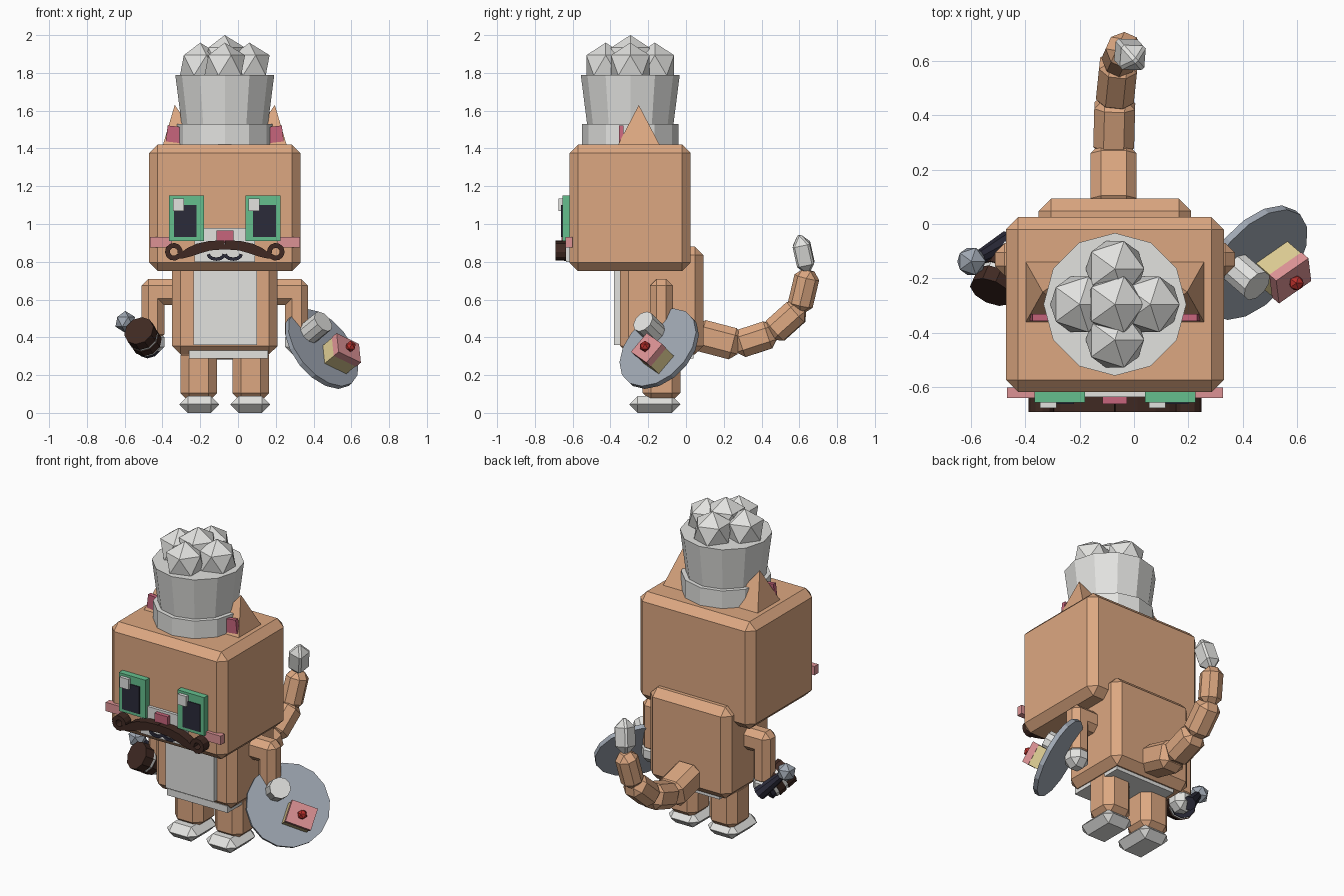
import bpy, bmesh, math
from mathutils import Vector, Matrix

if "Cube" in bpy.data.objects:
    bpy.data.objects.remove(bpy.data.objects["Cube"])

COLOURS = {
    "tan_fur": (0.72, 0.39, 0.22), "white": (0.76, 0.76, 0.74), "green": (0.13, 0.52, 0.27),
    "pink": (0.72, 0.29, 0.30), "rose": (0.57, 0.13, 0.20), "dark_brown": (0.05, 0.022, 0.016),
    "navy": (0.024, 0.024, 0.042), "plate_grey": (0.35, 0.39, 0.45),
    "sponge": (0.72, 0.60, 0.29), "red": (0.50, 0.03, 0.025)}
MATS = {}
for n, c in COLOURS.items():
    MATS[n] = bpy.data.materials.new(n)
    MATS[n].diffuse_color = (*c, 1)
CX = -0.07  # the figure's mirror plane


def finish(name, bm, mat):
    bmesh.ops.recalc_face_normals(bm, faces=bm.faces)
    me = bpy.data.meshes.new(name)
    bm.to_mesh(me)
    bm.free()
    me.materials.append(MATS[mat])
    ob = bpy.data.objects.new(name, me)
    bpy.context.collection.objects.link(ob)
    return ob


def block(name, centre, size, mat, bevel=0.0, rot=None):
    """Chamfered box, optionally turned by a 3x3 rotation."""
    bm = bmesh.new()
    bmesh.ops.create_cube(bm, size=1)
    bmesh.ops.scale(bm, vec=size, verts=bm.verts)
    if bevel:
        bmesh.ops.bevel(bm, geom=bm.edges[:], offset=bevel, segments=1,
                        affect='EDGES', profile=0.5)
    m = Matrix.Translation(centre) @ (rot.to_4x4() if rot else Matrix())
    bmesh.ops.transform(bm, matrix=m, verts=bm.verts)
    return finish(name, bm, mat)


def box(name, x, y, z, mat, bevel=0.0):
    lo, hi = Vector((x[0], y[0], z[0])), Vector((x[1], y[1], z[1]))
    return block(name, (lo + hi) / 2, hi - lo, mat, bevel)


def pair(name, x, y, z, mat, bevel=0.0):
    """Right-hand box given by x, plus its mirror across the figure."""
    box(name + "_right", x, y, z, mat, bevel)
    box(name + "_left", (2 * CX - x[1], 2 * CX - x[0]), y, z, mat, bevel)


def rod(name, a, b, r1, r2, sides, mat):
    a, b = Vector(a), Vector(b)
    bm = bmesh.new()
    bmesh.ops.create_cone(bm, cap_ends=True, segments=sides, radius1=r1, radius2=r2,
                          depth=(b - a).length)
    q = (b - a).to_track_quat('Z', 'Y').to_matrix().to_4x4()
    bmesh.ops.transform(bm, matrix=Matrix.Translation((a + b) / 2) @ q, verts=bm.verts)
    return finish(name, bm, mat)


def ball(name, c, r, mat):
    bm = bmesh.new()
    bmesh.ops.create_icosphere(bm, subdivisions=1, radius=r, matrix=Matrix.Translation(c))
    return finish(name, bm, mat)


def ribbon(name, pts, y0, y1, mat):
    """Strip in the xz plane through (x, z, half width) points, extruded along y."""
    bm = bmesh.new()
    rows = []
    for i, (x, z, w) in enumerate(pts):
        p, q = pts[max(i - 1, 0)], pts[min(i + 1, len(pts) - 1)]
        d = Vector((q[0] - p[0], q[1] - p[1])).normalized()
        rows.append([bm.verts.new((x - d.y * w * s, y, z + d.x * w * s))
                     for s, y in ((1, y0), (-1, y0), (-1, y1), (1, y1))])
    for a, b in zip(rows, rows[1:]):
        for k in range(4):
            bm.faces.new((a[k], a[(k + 1) % 4], b[(k + 1) % 4], b[k]))
    bm.faces.new(rows[0])
    bm.faces.new(rows[-1])
    return finish(name, bm, mat)


# Head, body, legs, feet
box("head", (-0.47, 0.33), (-0.617, 0.025), (0.75, 1.42), "tan_fur", 0.045)
box("body", (-0.35, 0.21), (-0.35, 0.093), (0.31, 0.88), "tan_fur", 0.045)
box("belly_patch", (-0.235, 0.10), (-0.38, -0.33), (0.36, 0.76), "white")
box("under_patch", (-0.26, 0.16), (-0.33, 0.04), (0.288, 0.33), "white")
pair("leg", (-0.03, 0.165), (-0.23, -0.03), (0.06, 0.35), "tan_fur", 0.045)
pair("foot", (-0.04, 0.17), (-0.30, -0.03), (0.0, 0.09), "white", 0.044)

# Arms and paws
pair("shoulder", (0.17, 0.33), (-0.19, -0.07), (0.57, 0.71), "tan_fur", 0.035)
pair("forearm", (0.25, 0.37), (-0.19, -0.07), (0.38, 0.71), "tan_fur", 0.035)
pair("paw", (0.25, 0.38), (-0.195, -0.065), (0.31, 0.44), "white", 0.04)

# Eyes
pair("eye_frame", (0.04, 0.225), (-0.655, -0.60), (0.91, 1.15), "green")
pair("pupil", (0.08, 0.20), (-0.661, -0.64), (0.93, 1.10), "navy")
for x, side in ((-0.345, "left"), (0.055, "right")):
    box("eye_glint_" + side, (x, x + 0.06), (-0.675, -0.64), (1.07, 1.135), "white")

# Muzzle, nose, cheeks, mouth
box("muzzle", (-0.23, 0.09), (-0.635, -0.60), (0.80, 0.98), "white")
box("nose", (-0.115, -0.025), (-0.66, -0.60), (0.90, 0.965), "rose")
pair("cheek", (0.21, 0.327), (-0.638, -0.60), (0.875, 0.93), "pink")
for s, side in ((-1, "left"), (1, "right")):
    arc = [(CX + s * 0.045 + 0.042 * math.cos(t), 0.84 + 0.026 * math.sin(t), 0.009)
           for t in [math.pi * (1 + k / 6) for k in range(7)]]
    ribbon("mouth_" + side, arc, -0.645, -0.62, "navy")

# Moustache with curled ends
half = [(0, 0.89, 0.024), (0.08, 0.885, 0.025), (0.14, 0.87, 0.027),
        (0.19, 0.85, 0.024), (0.228, 0.832, 0.015)]
for k in range(11):
    t = math.radians(225 + 33 * k)
    half.append((0.27 + 0.034 * math.cos(t), 0.853 + 0.034 * math.sin(t), 0.013))
for s, side in ((-1, "left"), (1, "right")):
    ribbon("moustache_" + side, [(CX + s * x, z, w) for x, z, w in half],
           -0.69, -0.635, "dark_brown")

# Ears: pyramids with pink insides
for s, side in ((-1, "left"), (1, "right")):
    bm = bmesh.new()
    base = [bm.verts.new((CX + s * x, y, 1.41)) for x, y in
            ((0.33, -0.365), (0.33, -0.135), (0.11, -0.135), (0.11, -0.365))]
    tip = bm.verts.new((CX + s * 0.265, -0.25, 1.63))
    bm.faces.new(base)
    for k in range(4):
        bm.faces.new((base[k], base[(k + 1) % 4], tip))
    finish("ear_" + side, bm, "tan_fur")
    block("inner_ear_" + side, (CX + s * 0.27, -0.343, 1.475), (0.075, 0.025, 0.085), "rose",
          rot=Matrix.Rotation(s * -0.12, 3, 'Y'))

# Chef hat: band, crown and five puffs
HY = -0.295
rod("hat_band", (CX, HY, 1.40), (CX, HY, 1.53), 0.255, 0.255, 12, "white")
rod("hat_crown", (CX, HY, 1.50), (CX, HY, 1.79), 0.225, 0.262, 12, "white")
ball("hat_puff_centre", (CX, HY, 1.88), 0.12, "white")
for k in range(4):
    t = k * math.pi / 2
    ball(f"hat_puff_{k}", (CX + 0.13 * math.cos(t), HY + 0.13 * math.sin(t), 1.84), 0.12, "white")

# Tail: chain of chamfered segments with a white tip
path = [Vector(p) for p in ((-0.075, 0.06, 0.415), (-0.075, 0.27, 0.36), (-0.07, 0.455, 0.42),
                            (-0.055, 0.60, 0.55), (-0.035, 0.645, 0.74), (0.005, 0.60, 0.94))]
widths = (0.17, 0.15, 0.14, 0.125, 0.115)
for k, (a, b) in enumerate(zip(path, path[1:])):
    d, tipped = b - a, k == 4
    block("tail_tip" if tipped else f"tail_{k}", (a + b) / 2,
          (widths[k], widths[k], d.length + (0.0 if tipped else 0.03)),
          "white" if tipped else "tan_fur", 0.05 if tipped else 0.038,
          d.to_track_quat('Z', 'Y').to_matrix())

# Plate held in the right paw, with a small cup, cake and cherry
N = Vector((0.64, -0.55, 0.53)).normalized()
C = Vector((0.443, -0.142, 0.34))
rod("plate", C - N * 0.014, C + N * 0.014, 0.243, 0.243, 16, "plate_grey")
cup = C + Vector((-0.075, -0.014, 0.075))
rod("plate_cup", cup, cup + N * 0.13, 0.062, 0.062, 10, "white")
e1 = Vector((0.83, 0.47, -0.31))
e1 = (e1 - N * e1.dot(N)).normalized()
R = Matrix((e1, N.cross(e1), N)).transposed()
P = Vector((0.503, -0.137, 0.275))
block("cake_sponge", P + N * 0.05, (0.15, 0.125, 0.08), "sponge", rot=R)
block("cake_icing", P + N * 0.11, (0.155, 0.13, 0.04), "pink", rot=R)
ball("cherry", P + N * 0.145, 0.03, "red")

# Banded mill and ball-ended handle in the left paw
A = Vector((-0.525, -0.25, 0.435))
D = Vector((0.35, 0.78, -0.50)).normalized()
bands = ((0.0, 0.06, 0.083, "dark_brown"), (0.06, 0.08, 0.078, "white"),
         (0.08, 0.125, 0.083, "dark_brown"), (0.125, 0.145, 0.076, "white"),
         (0.145, 0.17, 0.07, "navy"))
for k, (s, e, r, m) in enumerate(bands):
    rod(f"mill_band_{k}", A + D * s, A + D * e, r, r, 10, m)
rod("handle", (-0.46, -0.065, 0.34), (-0.59, -0.135, 0.48), 0.042, 0.022, 8, "navy")
ball("handle_ball", (-0.597, -0.137, 0.482), 0.058, "plate_grey")

for m in bpy.data.materials:
    if m.users and not m.is_grease_pencil:
        m.use_nodes = True
        m.node_tree.nodes["Principled BSDF"].inputs["Base Color"].default_value = m.diffuse_color
